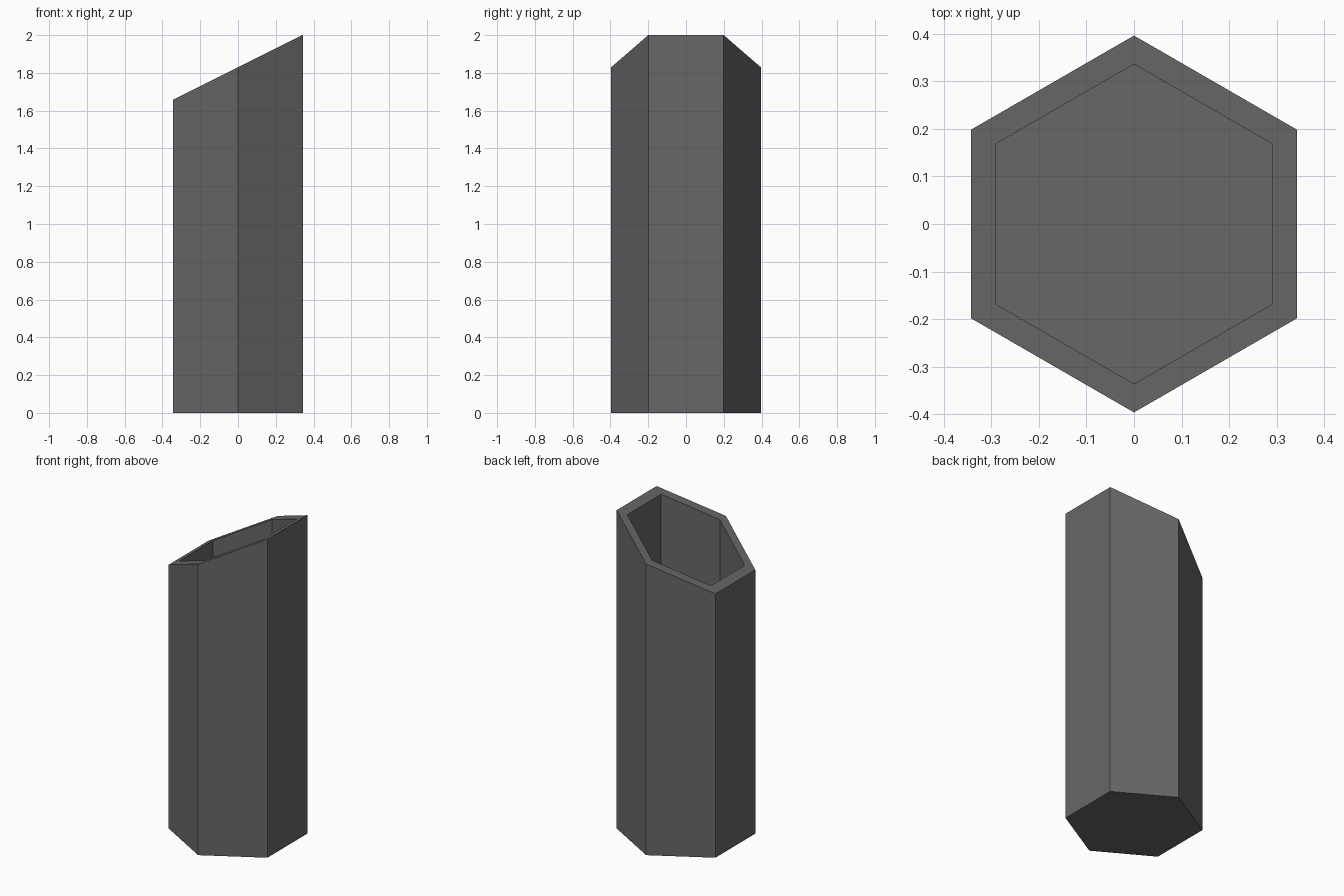
import bpy
import bmesh
import math

cube = bpy.data.objects.get("Cube")
if cube:
    bpy.data.objects.remove(cube, do_unlink=True)

RADIUS = 0.396
INNER = 0.336
SLOPE = 0.5
MID_HEIGHT = 1.83
FLOOR = 0.06

# Dark grey material
grey = bpy.data.materials.new("dark_grey")
grey.use_nodes = True
colour = (0.135, 0.135, 0.135, 1)
grey.diffuse_color = colour
grey.node_tree.nodes["Principled BSDF"].inputs["Base Color"].default_value = colour

bm = bmesh.new()


def hexagon(radius, height):
    """Ring of six vertices with a point towards the front and back."""
    ring = []
    for i in range(6):
        angle = math.radians(60 * i + 30)
        x, y = radius * math.cos(angle), radius * math.sin(angle)
        ring.append(bm.verts.new((x, y, height(x))))
    return ring


def slanted(x):
    return MID_HEIGHT + SLOPE * x


# Base, outer wall, slanted rim, inner wall and floor
rings = [
    hexagon(RADIUS, lambda x: 0),
    hexagon(RADIUS, slanted),
    hexagon(INNER, slanted),
    hexagon(INNER, lambda x: FLOOR),
]
for low, high in zip(rings, rings[1:]):
    for i in range(6):
        j = (i + 1) % 6
        bm.faces.new((low[i], low[j], high[j], high[i]))
bm.faces.new(rings[0][::-1])
bm.faces.new(rings[-1])
bmesh.ops.recalc_face_normals(bm, faces=bm.faces)

mesh = bpy.data.meshes.new("hexagonal_tube")
bm.to_mesh(mesh)
bm.free()
mesh.materials.append(grey)
tube = bpy.data.objects.new("hexagonal_tube", mesh)
bpy.context.collection.objects.link(tube)
